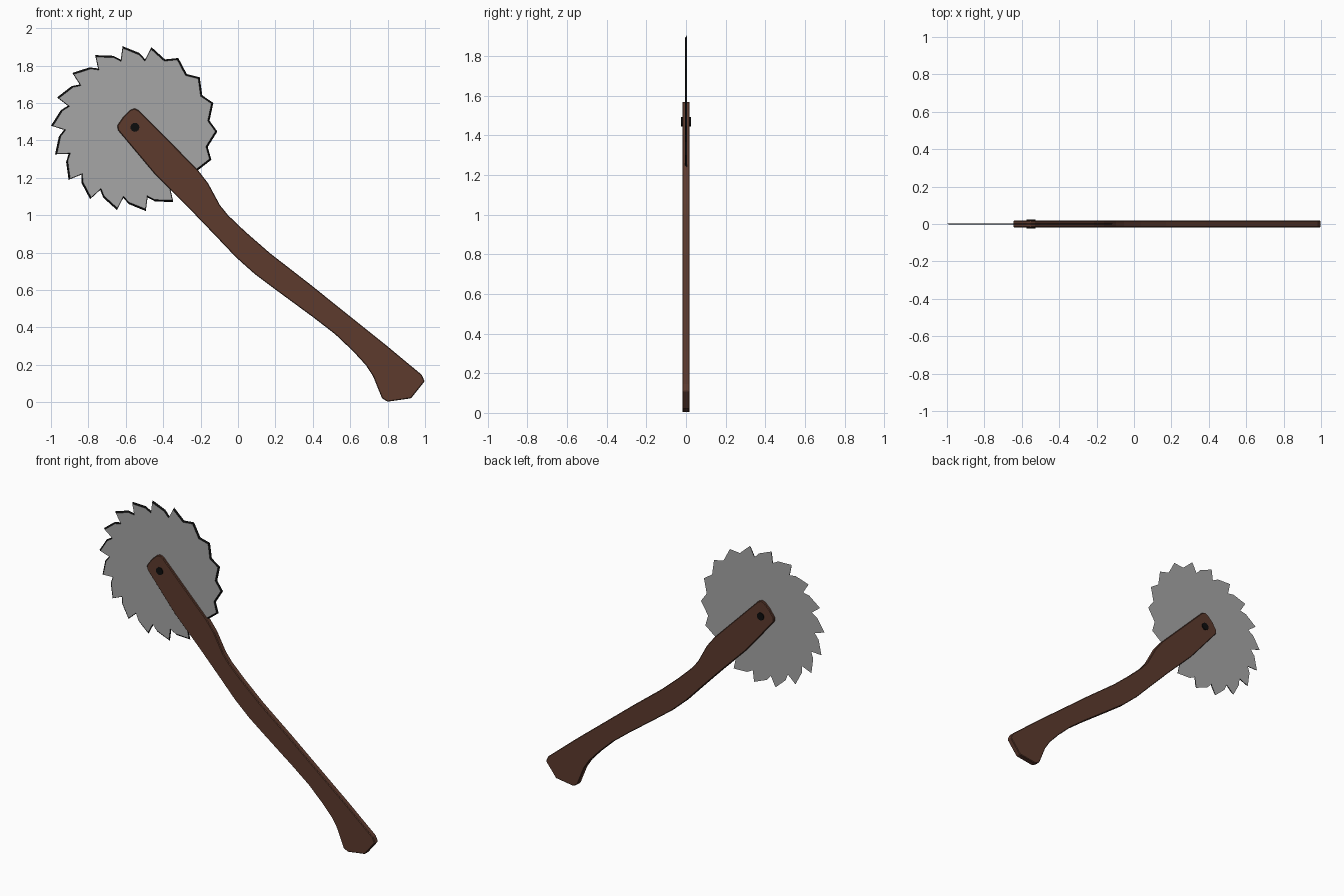
import bpy, bmesh, math
from mathutils import Vector

if "Cube" in bpy.data.objects:
    bpy.data.objects.remove(bpy.data.objects["Cube"])


def material(name, rgb):
    m = bpy.data.materials.new(name)
    m.diffuse_color = (*rgb, 1)
    m.use_nodes = True
    m.node_tree.nodes["Principled BSDF"].inputs["Base Color"].default_value = m.diffuse_color
    return m


wood = material("brown wood", (0.110, 0.043, 0.027))
steel = material("grey steel", (0.38, 0.38, 0.38))
black = material("black metal", (0.004, 0.004, 0.004))

CX, CZ = -0.555, 1.463  # blade centre


def loft(name, front, back, y0, y1, mats, rim_index=0):
    """Solid between two outlines in the xz plane; returns the object."""
    bm = bmesh.new()
    f = [bm.verts.new((x, y0, z)) for x, z in front]
    b = [bm.verts.new((x, y1, z)) for x, z in back]
    bm.faces.new(f)
    bm.faces.new(b[::-1])
    n = len(f)
    for i in range(n):
        j = (i + 1) % n
        face = bm.faces.new((f[i], b[i], b[j], f[j]))
        face.material_index = rim_index
    bmesh.ops.recalc_face_normals(bm, faces=bm.faces)
    me = bpy.data.meshes.new(name)
    bm.to_mesh(me)
    bm.free()
    for m in mats:
        me.materials.append(m)
    ob = bpy.data.objects.new(name, me)
    bpy.context.collection.objects.link(ob)
    return ob


# Handle: curved axe-style outline with a thin bevelled slab section
outline = [
    (-0.553, 1.571), (-0.53, 1.56), (-0.214, 1.241), (-0.16, 1.171),
    (-0.096, 1.053), (-0.053, 1.0), (0.037, 0.914), (0.171, 0.797),
    (0.385, 0.631), (0.572, 0.481), (0.786, 0.31), (0.982, 0.147),
    (0.998, 0.112), (0.925, 0.021), (0.80, 0.003), (0.77, 0.021),
    (0.722, 0.139), (0.684, 0.198), (0.615, 0.273), (0.519, 0.364),
    (0.401, 0.455), (0.198, 0.604), (0.091, 0.684), (-0.011, 0.775),
    (-0.123, 0.893), (-0.257, 1.032), (-0.444, 1.219), (-0.642, 1.455),
    (-0.645, 1.48), (-0.61, 1.53), (-0.575, 1.563)]
handle = loft("handle", outline, outline, -0.018, 0.018, [wood])
bev = handle.modifiers.new("bevel", "BEVEL")
bev.width = 0.004
bev.segments = 1

# Saw blade: 18 raked teeth; the right-hand ones have no deep gullet
pts = []
for k in range(18):
    tip = 98 - 20 * k
    pts_k = [(0.405, tip + 8)]
    if not 2 <= k <= 7:
        pts_k.append((0.375, tip + 3))
    pts_k.append((0.445, tip))
    for r, a in pts_k:
        a = math.radians(a)
        pts.append((r * math.cos(a), r * math.sin(a)))
back = [(CX + x, CZ + z) for x, z in pts]
front = [(CX + x * 0.975, CZ + z * 0.975) for x, z in pts]
blade = loft("saw_blade", front, back, -0.004, 0.004, [steel, black], 1)

# Pin through the handle and blade
bpy.ops.mesh.primitive_cylinder_add(
    vertices=16, radius=0.024, depth=0.048,
    location=(-0.551, 0, 1.47), rotation=(math.pi / 2, 0, 0))
pin = bpy.context.object
pin.name = "pin"
pin.data.materials.append(black)
